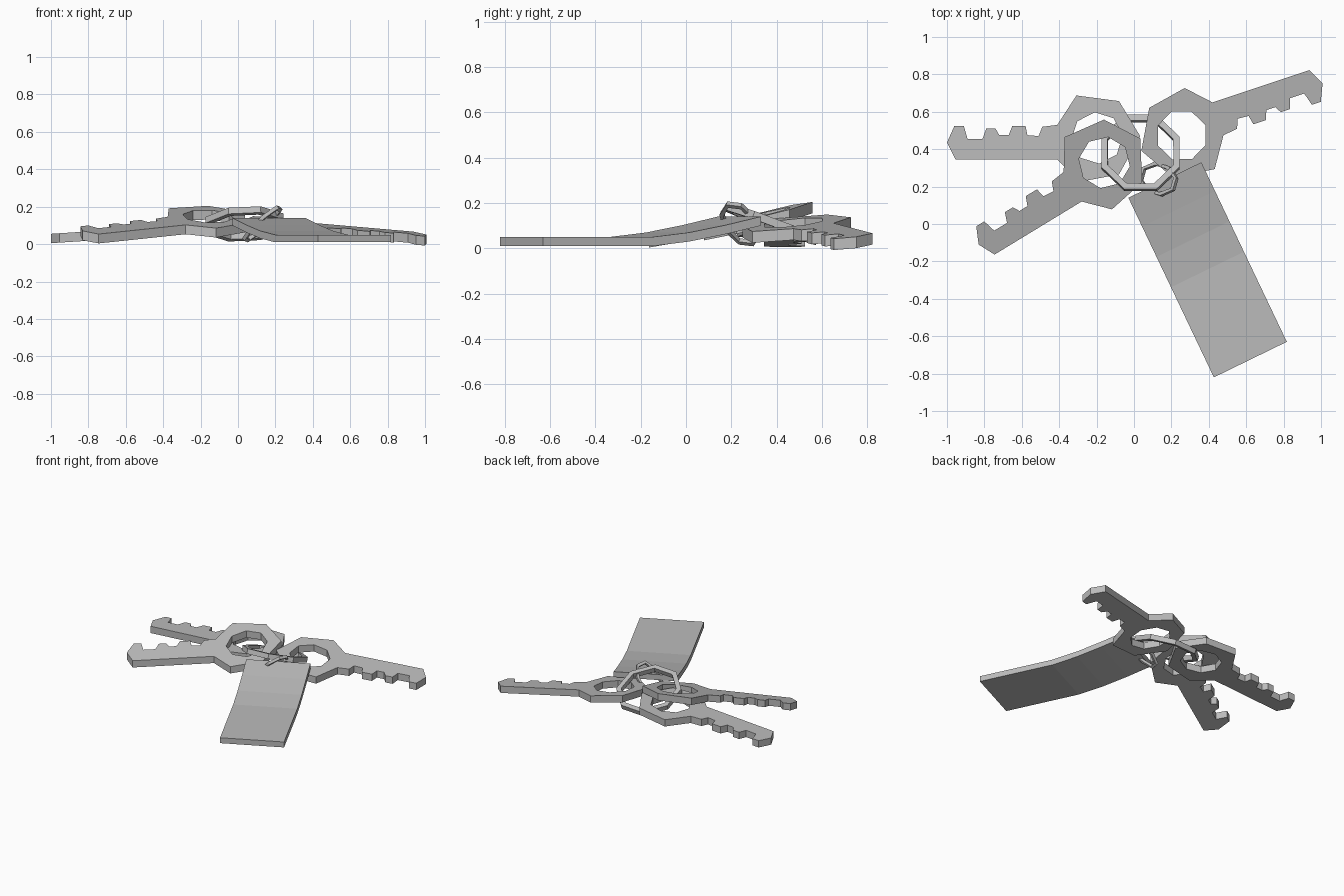
import bpy, bmesh, math
from mathutils import Vector, Matrix

cube = bpy.data.objects.get("Cube")
if cube:
    bpy.data.objects.remove(cube)

# One plain grey metal
grey = bpy.data.materials.new("grey_metal")
grey.use_nodes = True
grey.diffuse_color = (0.5, 0.5, 0.5, 1)
grey.node_tree.nodes["Principled BSDF"].inputs["Base Color"].default_value = grey.diffuse_color


def finish(name, bm):
    bmesh.ops.recalc_face_normals(bm, faces=bm.faces)
    mesh = bpy.data.meshes.new(name)
    bm.to_mesh(mesh)
    bm.free()
    mesh.materials.append(grey)
    obj = bpy.data.objects.new(name, mesh)
    bpy.context.collection.objects.link(obj)
    return obj


def thicken(bm, height):
    made = bmesh.ops.extrude_face_region(bm, geom=bm.faces[:])["geom"]
    bmesh.ops.translate(bm, vec=(0, 0, height),
                        verts=[g for g in made if isinstance(g, bmesh.types.BMVert)])


# Key outline: u runs along the blade, v from its plain edge to its teeth
HEAD = [(0, 0), (-.117, -.12), (-.33, -.08), (-.443, .125), (-.33, .312), (-.102, .342), (0, .185)]
TEETH = [(.08, .175), (.10, .125), (.16, .13), (.17, .18), (.24, .18), (.26, .13), (.31, .13),
         (.33, .165), (.38, .165), (.40, .11), (.48, .11), (.50, .18), (.55, .18), (.59, .09), (.545, 0)]
HOLE = [(-.212 + .138 * math.cos(math.radians(45 * i - 5)),
         .115 + .138 * math.sin(math.radians(45 * i - 5))) for i in range(8)]


def key(name, origin, direction, base, slope_x, slope_y):
    """Flat key turned to a direction, lying on a sloping plane."""
    d = Vector(direction).normalized()
    n = Vector((d.y, -d.x))
    bm = bmesh.new()
    for loop in (HEAD + TEETH, HOLE):
        verts = []
        for u, v in loop:
            p = Vector(origin) + d * u + n * v
            verts.append(bm.verts.new((p.x, p.y, base + slope_x * p.x + slope_y * p.y)))
        for a, b in zip(verts, verts[1:] + verts[:1]):
            bm.edges.new((a, b))
    bmesh.ops.triangle_fill(bm, edges=bm.edges[:], use_beauty=True)
    thicken(bm, .05)
    return finish(name, bm)


key("right_key", (.42, .65), (.51, .17), .047, -.12, .1)
key("back_left_key", (-.41, .345), (-1, 0), .07, .065, 0)
key("front_left_key", (-.28, .12), (-.46, -.28), .011, -.044, .245)

# Tag: a bent strip, given by distance along it and underside height
bm = bmesh.new()
along, across = Vector((.43, -.903)), Vector((.195, .095))
rows = []
for t, z in [(0, .1), (.17, .063), (.35, .03), (.53, .01), (1.063, .01)]:
    mid = Vector((.165, .235)) + along * t
    rows.append([bm.verts.new((*(mid + across * s), z)) for s in (-1, 1)])
for (a, b), (c, e) in zip(rows, rows[1:]):
    bm.faces.new((a, b, e, c))
thicken(bm, .04)
finish("tag", bm)


def ring(name, center, side_a, side_b, thickness):
    """Eight-sided square-bar ring; the sides are its two half-axes."""
    a, b = Vector(side_a), Vector(side_b)
    up = a.cross(b).normalized()
    bm = bmesh.new()
    loops = []
    for i in range(8):
        ang = math.radians(45 * i + 22.5)
        out = a * math.cos(ang) + b * math.sin(ang)
        inner = out - out.normalized() * thickness
        loops.append([bm.verts.new(Vector(center) + p + up * h * thickness / 2)
                      for p, h in ((out, -1), (out, 1), (inner, 1), (inner, -1))])
    for i, loop in enumerate(loops):
        nxt = loops[(i + 1) % 8]
        for j in range(4):
            k = (j + 1) % 4
            bm.faces.new((loop[j], loop[k], nxt[k], nxt[j]))
    return finish(name, bm)


# Large ring through the keys, small ring joining it to the tag
ring("key_ring", (.035, .38, .108), (.225, 0, .01), (0, .215, -.08), .035)
ring("tag_ring", (.13, .24, .108), (.1, -.03, .095), (.025, .085, -.01), .02)
